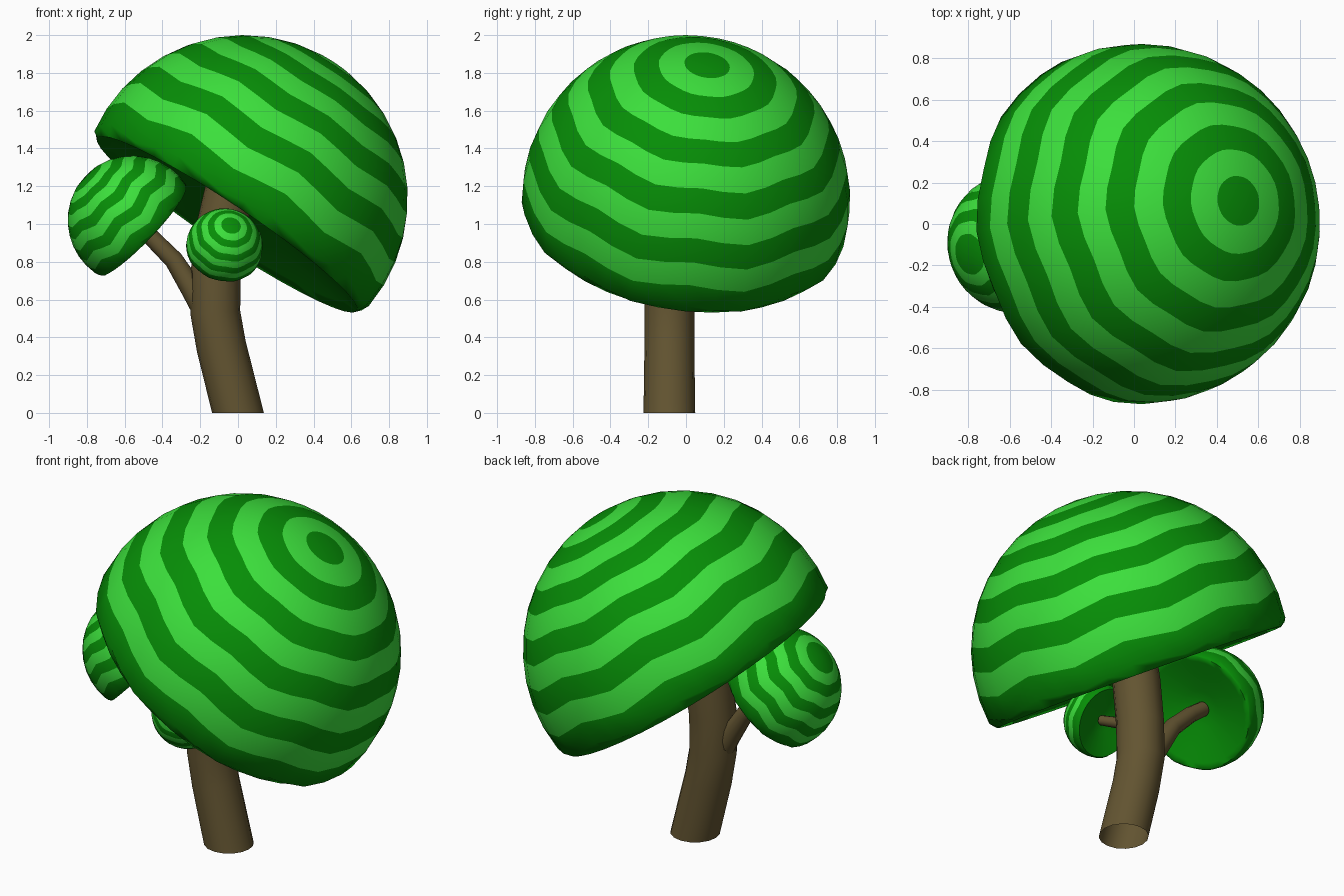
import bpy, bmesh
from math import sin, cos, pi, radians
from mathutils import Vector

if "Cube" in bpy.data.objects:
    bpy.data.objects.remove(bpy.data.objects["Cube"])


def material(name, color):
    m = bpy.data.materials.new(name)
    m.diffuse_color = (*color, 1)
    m.use_nodes = True
    m.node_tree.nodes["Principled BSDF"].inputs["Base Color"].default_value = m.diffuse_color
    return m


LIGHT = material("light_green", (0.045, 0.74, 0.045))
DARK = material("dark_green", (0.002, 0.27, 0.002))
BARK = material("bark", (0.125, 0.09, 0.031))


def finish(name, bm, mats, angle):
    bmesh.ops.recalc_face_normals(bm, faces=bm.faces[:])
    me = bpy.data.meshes.new(name)
    bm.to_mesh(me)
    bm.free()
    for m in mats:
        me.materials.append(m)
    ob = bpy.data.objects.new(name, me)
    bpy.context.collection.objects.link(ob)
    bpy.ops.object.select_all(action='DESELECT')
    ob.select_set(True)
    bpy.context.view_layer.objects.active = ob
    bpy.ops.object.shade_smooth_by_angle(angle=radians(angle))
    return ob


def bridge(bm, a, b, mat=0):
    n = len(a)
    for i in range(n):
        j = (i + 1) % n
        bm.faces.new((a[i], a[j], b[j], b[i])).material_index = mat


def cap(name, center, axis, r, stripes, first, rim, wave, n=36):
    """Striped dome, a little over a hemisphere, with a shallow hollow below."""
    bm = bmesh.new()
    rot = Vector(axis).normalized().to_track_quat('Z', 'Y')
    center = Vector(center)

    def put(x, y, z):
        return bm.verts.new(center + rot @ (Vector((x, y, z)) * r))

    # Striped outside, zigzagging more towards the rim
    rings = []
    for k in range(stripes):
        base = radians(first + (rim - first) * k / (stripes - 1))
        ring = []
        for i in range(n):
            t = base + radians(wave) * sin(base) ** 2 * (1, 0, -1, 0)[i % 4]
            a = 2 * pi * i / n
            ring.append(put(sin(t) * cos(a), sin(t) * sin(a), cos(t)))
        rings.append(ring)
    pole = put(0, 0, 1)
    for i in range(n):
        bm.faces.new((pole, rings[0][i], rings[0][(i + 1) % n])).material_index = 1
    for k in range(1, stripes):
        bridge(bm, rings[k - 1], rings[k], (k + 1) % 2)

    # Rolled lip and hollow underside
    last = rings[-1]
    low = cos(radians(rim)) - 0.045
    for rad, z in ((0.95, low), (0.86, low + 0.025), (0.62, low * 0.5), (0.3, low * 0.18)):
        ring = [put(rad * cos(2 * pi * i / n), rad * sin(2 * pi * i / n), z)
                for i in range(n)]
        bridge(bm, last, ring, 1)
        last = ring
    hub = put(0, 0, 0.04)
    for i in range(n):
        bm.faces.new((hub, last[(i + 1) % n], last[i])).material_index = 1
    return finish(name, bm, (LIGHT, DARK), 60)


def limb(name, points, radii, n=16, flat_base=False, closed_end=True):
    """Round tube swept along a path."""
    bm = bmesh.new()
    pts = [Vector(p) for p in points]
    last = None
    for k, (p, r) in enumerate(zip(pts, radii)):
        d = (pts[min(k + 1, len(pts) - 1)] - pts[max(k - 1, 0)]).normalized()
        if flat_base and k == 0:
            d = Vector((0, 0, 1))
        side = d.cross(Vector((0, 1, 0.01))).normalized()
        up = d.cross(side)
        ring = [bm.verts.new(p + r * (side * cos(2 * pi * i / n) + up * sin(2 * pi * i / n)))
                for i in range(n)]
        if last:
            bridge(bm, last, ring)
        last = ring
    if closed_end:
        bm.faces.new(last)
    return finish(name, bm, (BARK,), 50)


# Bent trunk, open at the base
limb("trunk",
     [(0, -0.088, 0), (-0.088, -0.088, 0.35), (-0.12, -0.088, 0.53), (-0.118, -0.088, 0.75),
      (-0.085, -0.08, 1.0), (-0.04, -0.07, 1.2)],
     [0.137, 0.132, 0.132, 0.132, 0.132, 0.13], flat_base=True)

# Side branches
limb("left_branch",
     [(-0.16, -0.09, 0.52), (-0.24, -0.08, 0.65), (-0.34, -0.08, 0.81),
      (-0.47, -0.08, 0.94), (-0.56, -0.08, 1.01)],
     [0.07, 0.06, 0.05, 0.045, 0.042], n=12)
limb("front_branch",
     [(-0.12, -0.12, 0.74), (-0.1, -0.24, 0.82), (-0.07, -0.36, 0.88)],
     [0.038, 0.032, 0.028], n=10)

# Three leaf caps
cap("main_cap", (0.03, 0.0, 1.13), (0.55, 0.13, 0.825), 0.87, 11, 8, 98, 1.4)
cap("left_cap", (-0.56, -0.09, 1.02), (-0.71, -0.17, 0.68), 0.342, 9, 17, 101, 2.5)
cap("front_cap", (-0.072, -0.37, 0.88), (0.18, -0.8, 0.57), 0.203, 9, 15, 100, 1.5)
